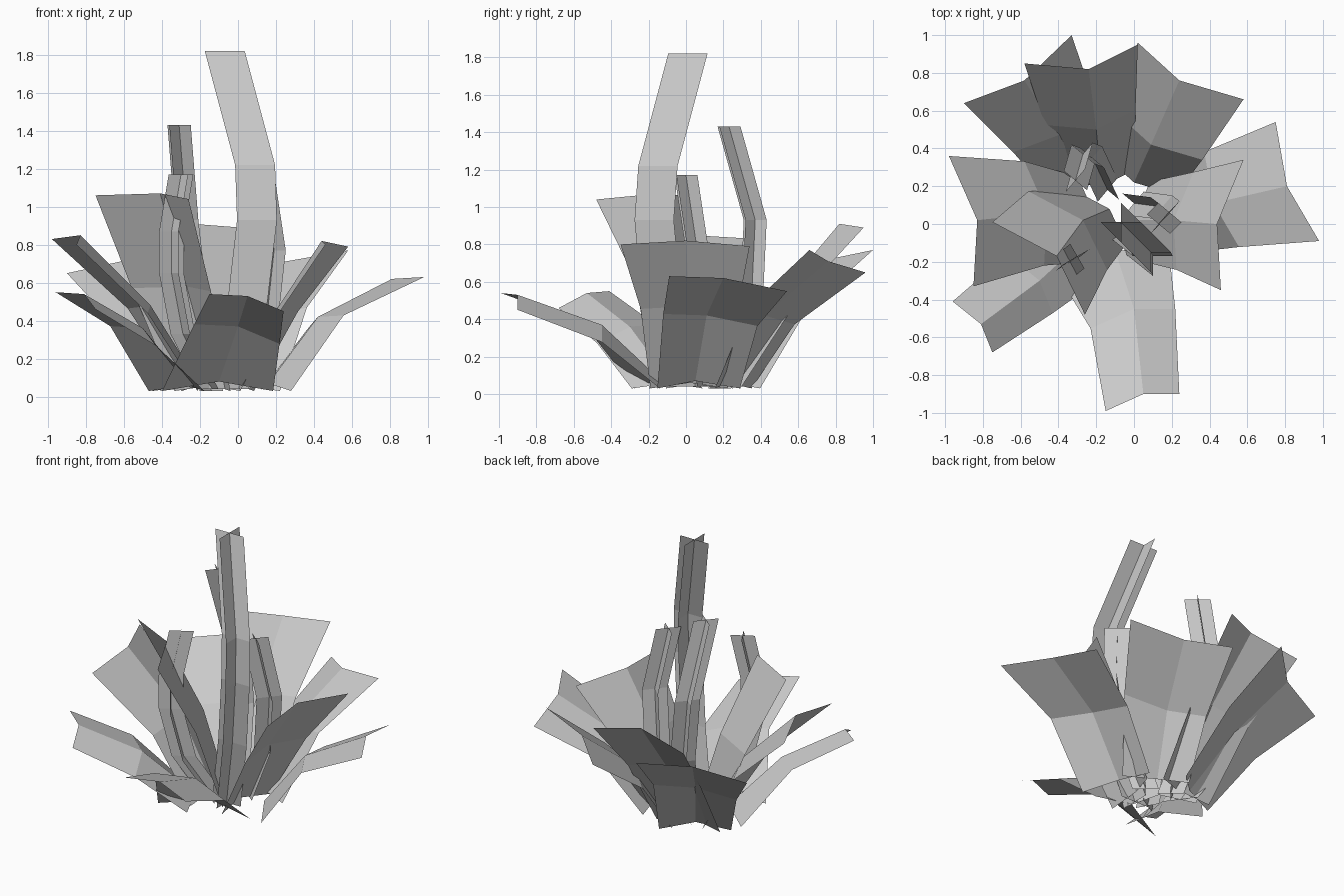
import bpy
import math
from mathutils import Vector

cube = bpy.data.objects.get("Cube")
if cube:
    bpy.data.objects.remove(cube, do_unlink=True)

# One plain grey for the whole plant
grey = bpy.data.materials.new("plain_grey")
grey.use_nodes = True
GREY = (0.6, 0.6, 0.6, 1)
grey.diffuse_color = GREY
grey.node_tree.nodes["Principled BSDF"].inputs["Base Color"].default_value = GREY


def add_strips(name, strips):
    """Make one object from sheets; each sheet is a list of equal point rows."""
    points, faces = [], []
    for rows in strips:
        start, width = len(points), len(rows[0])
        for row in rows:
            points.extend(row)
        for r in range(len(rows) - 1):
            for c in range(width - 1):
                corner = start + r * width + c
                faces.append((corner, corner + 1, corner + width + 1, corner + width))
    mesh = bpy.data.meshes.new(name)
    mesh.from_pydata(points, [], faces)
    mesh.materials.append(grey)
    mesh.update()
    thing = bpy.data.objects.new(name, mesh)
    bpy.context.collection.objects.link(thing)
    return thing


def leaf(name, first, ridge, last, middle, base, middle_width, base_width):
    """Folded leaf: a three-point tip row whose fold is scaled down the ridge."""
    first, ridge, last = Vector(first), Vector(ridge), Vector(last)
    rows = []
    for centre, scale in ((base, base_width), (middle, middle_width), (ridge, 1)):
        centre = Vector(centre)
        rows.append([centre + (first - ridge) * scale, centre, centre + (last - ridge) * scale])
    # The base row stays level, just off the ground
    for corner in (rows[0][0], rows[0][2]):
        corner.z = 0.03
    return add_strips(name, [rows])


def stem(name, path, half_width, turn):
    """Two crossed ribbons swept along a bent path."""
    strips = []
    for angle in (turn, turn + math.pi / 2):
        side = Vector((math.cos(angle), math.sin(angle), 0)) * half_width
        strips.append([[Vector(p) - side, Vector(p), Vector(p) + side] for p in path])
    return add_strips(name, strips)


# Low outer leaves
leaf("front_leaf", first=(-0.15, -0.99, 0.54), ridge=(0.05, -0.9, 0.53), last=(0.24, -0.9, 0.45),
     middle=(0, -0.45, 0.37), base=(-0.1, -0.14, 0.08), middle_width=1.15, base_width=1.5)
leaf("front_right_leaf", first=(-0.96, -0.41, 0.55), ridge=(-0.81, -0.53, 0.54), last=(-0.75, -0.68, 0.46),
     middle=(-0.5, -0.3, 0.36), base=(-0.26, -0.08, 0.06), middle_width=1.15, base_width=1.4)
leaf("left_low_leaf", first=(0.98, -0.09, 0.63), ridge=(0.81, 0.2, 0.62), last=(0.75, 0.54, 0.55),
     middle=(0.42, 0.11, 0.42), base=(0.16, 0.05, 0.07), middle_width=0.8, base_width=0.7)
leaf("back_left_leaf", first=(0.58, 0.66, 0.77), ridge=(0.24, 0.76, 0.71), last=(0.02, 0.96, 0.65),
     middle=(0.09, 0.42, 0.42), base=(0, 0.22, 0.06), middle_width=0.8, base_width=0.65)
leaf("back_right_leaf", first=(-0.33, 1, 0.77), ridge=(-0.58, 0.76, 0.72), last=(-0.9, 0.64, 0.65),
     middle=(-0.4, 0.47, 0.42), base=(-0.24, 0.24, 0.06), middle_width=0.75, base_width=0.65)

# Taller leaves
leaf("left_high_leaf", first=(0.46, -0.35, 0.8), ridge=(0.44, 0, 0.82), last=(0.58, 0.34, 0.79),
     middle=(0.21, 0.02, 0.47), base=(0, 0.02, 0.06), middle_width=0.75, base_width=0.6)
leaf("back_leaf", first=(0.02, 0.95, 0.89), ridge=(-0.24, 0.82, 0.91), last=(-0.58, 0.85, 0.84),
     middle=(-0.2, 0.5, 0.53), base=(-0.17, 0.2, 0.06), middle_width=0.8, base_width=0.7)
leaf("right_leaf", first=(-0.98, 0.36, 0.83), ridge=(-0.83, 0.02, 0.85), last=(-0.85, -0.33, 0.8),
     middle=(-0.46, 0.06, 0.48), base=(-0.2, 0.03, 0.06), middle_width=0.8, base_width=0.65)
leaf("right_inner_leaf", first=(-0.26, -0.48, 1.04), ridge=(-0.41, -0.17, 1.07), last=(-0.75, 0.01, 1.06),
     middle=(-0.27, 0.02, 0.58), base=(-0.13, 0.08, 0.06), middle_width=0.85, base_width=0.6)

# Crossed stems
stem("tall_stem", [(-0.05, -0.05, 0.04), (0.05, -0.13, 0.5), (0.1, -0.17, 0.93),
                   (0.09, -0.15, 1.22), (-0.07, 0.01, 1.82)], half_width=0.105, turn=0)
stem("back_stem", [(-0.14, 0.18, 0.03), (-0.22, 0.35, 0.5), (-0.27, 0.37, 0.93),
                   (-0.31, 0.23, 1.43)], half_width=0.08, turn=math.radians(50))
stem("right_stem", [(-0.14, -0.04, 0.04), (-0.29, -0.16, 0.33), (-0.35, -0.21, 0.65),
                    (-0.35, -0.21, 0.87), (-0.3, -0.17, 1.17)], half_width=0.075, turn=math.radians(30))
stem("left_stem", [(0, 0.11, 0.04), (0.15, 0.09, 0.4), (0.19, 0.06, 0.77),
                   (0.13, 0, 1.17)], half_width=0.08, turn=math.radians(50))
